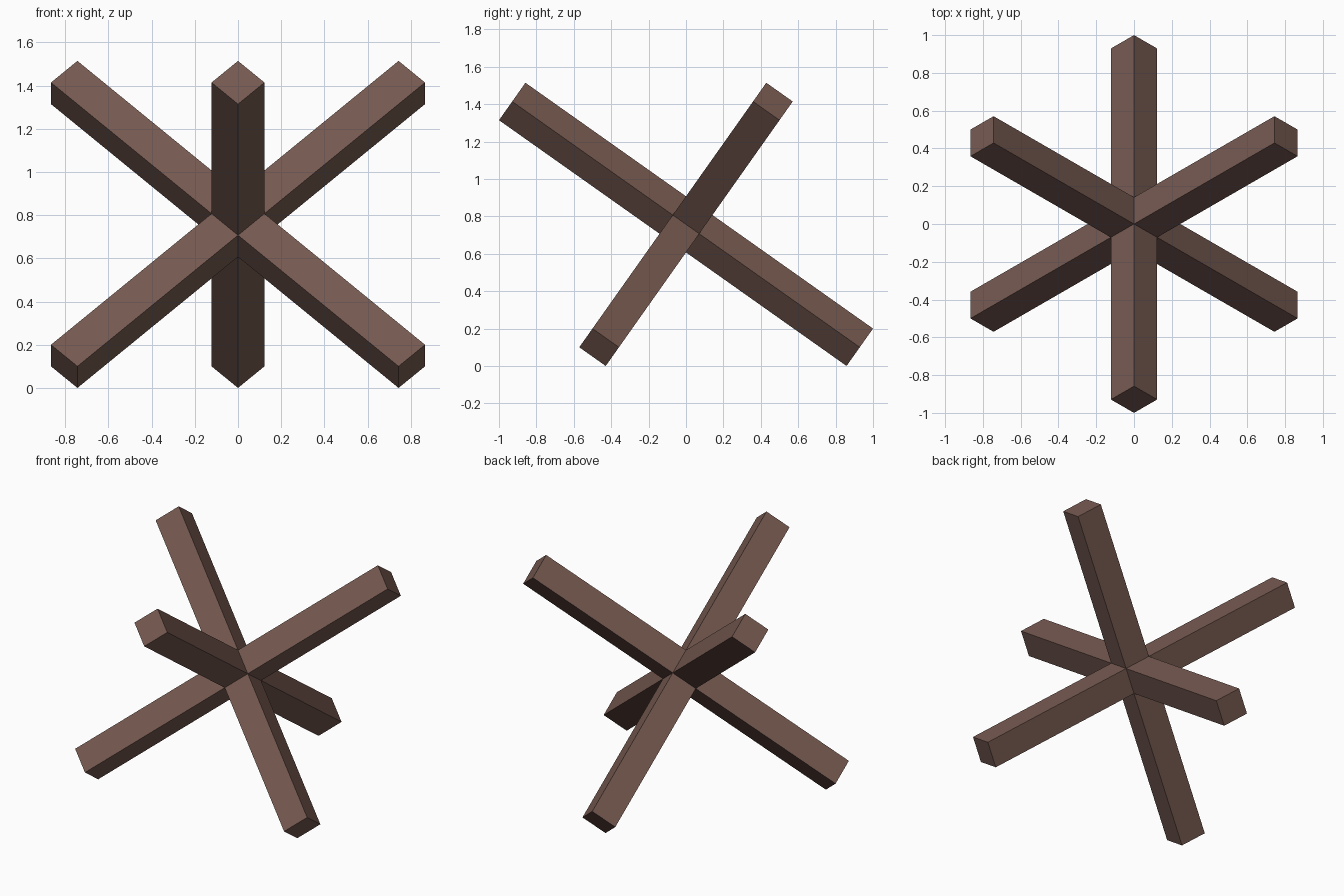
import bpy, bmesh
from math import sqrt
from mathutils import Matrix, Vector

if "Cube" in bpy.data.objects:
    bpy.data.objects.remove(bpy.data.objects["Cube"])

HALF_LEN = 1.138     # centre to beam end
HALF_WID = 0.0866    # half of the square section

mat = bpy.data.materials.new("rusty brown")
mat.diffuse_color = (0.178, 0.100, 0.080, 1)
mat.use_nodes = True
mat.node_tree.nodes["Principled BSDF"].inputs["Base Color"].default_value = mat.diffuse_color

# Core cube with every face extruded outward: three crossing beams, one clean skin
bm = bmesh.new()
bmesh.ops.create_cube(bm, size=2 * HALF_WID)
bm.normal_update()
for face in list(bm.faces):
    n = face.normal.copy()
    new = bmesh.ops.extrude_discrete_faces(bm, faces=[face])["faces"][0]
    bmesh.ops.translate(bm, verts=new.verts, vec=n * (HALF_LEN - HALF_WID))
bmesh.ops.remove_doubles(bm, verts=bm.verts, dist=1e-5)

# Stand it on three beam ends: each axis leans equally around the vertical
axes = Matrix((Vector((0, -sqrt(2 / 3), sqrt(1 / 3))),
               Vector((sqrt(1 / 2), sqrt(1 / 6), sqrt(1 / 3))),
               Vector((-sqrt(1 / 2), sqrt(1 / 6), sqrt(1 / 3))))).transposed()
bmesh.ops.transform(bm, matrix=axes.to_4x4(), verts=bm.verts)
bmesh.ops.translate(bm, verts=bm.verts, vec=(0, 0, -min(v.co.z for v in bm.verts)))
bmesh.ops.recalc_face_normals(bm, faces=bm.faces)

mesh = bpy.data.meshes.new("crossed_beams")
bm.to_mesh(mesh)
bm.free()
mesh.materials.append(mat)
bpy.context.collection.objects.link(bpy.data.objects.new("crossed_beams", mesh))
